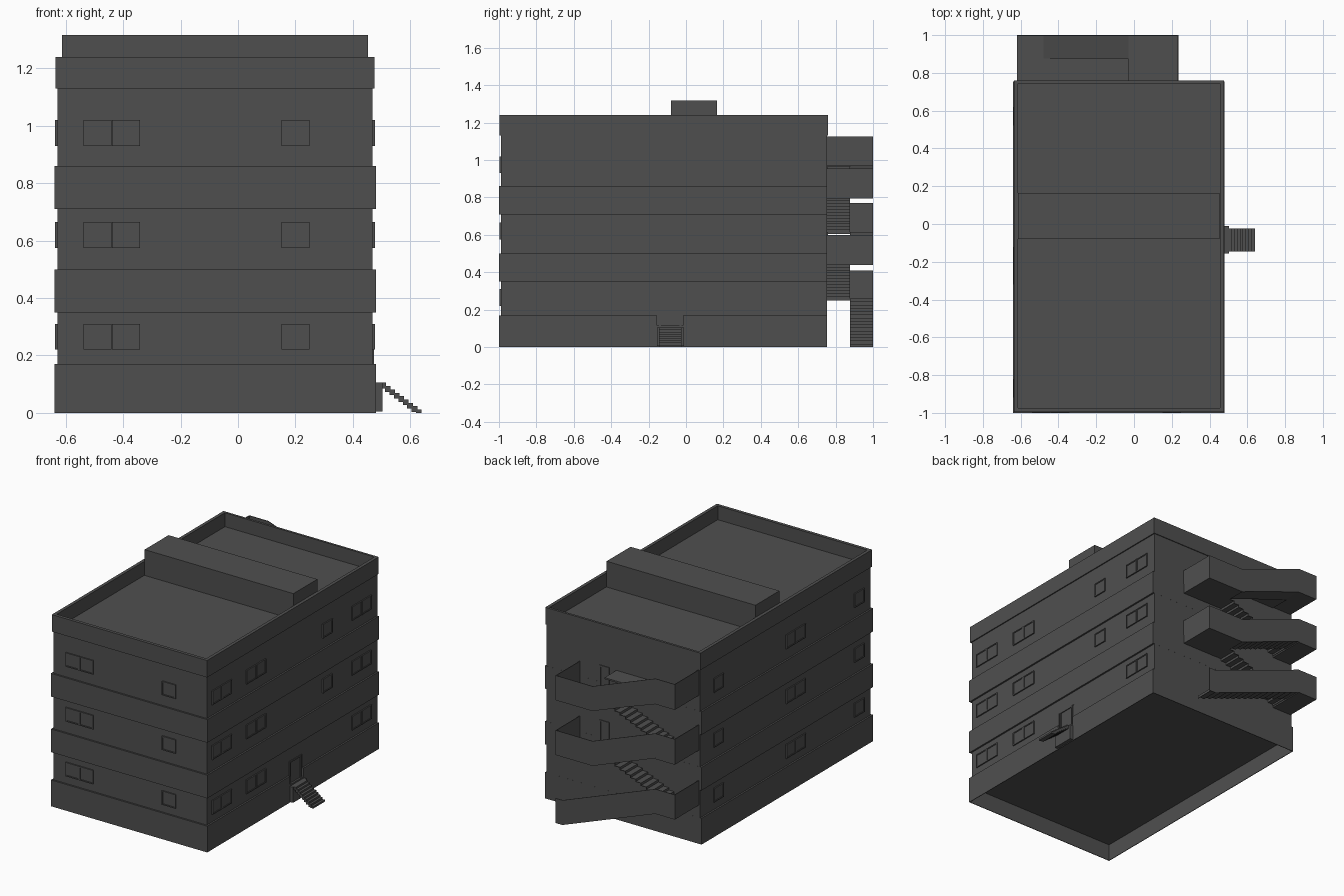
import bpy, bmesh

if "Cube" in bpy.data.objects:
    bpy.data.objects.remove(bpy.data.objects["Cube"])

FLOOR = 0.355  # storey height
dark = bpy.data.materials.new("dark_grey")
dark.diffuse_color = (.078, .078, .078, 1)
dark.use_nodes = True
dark.node_tree.nodes["Principled BSDF"].inputs["Base Color"].default_value = dark.diffuse_color


def make(name, bm):
    bmesh.ops.recalc_face_normals(bm, faces=bm.faces)
    mesh = bpy.data.meshes.new(name)
    bm.to_mesh(mesh)
    bm.free()
    mesh.materials.append(dark)
    ob = bpy.data.objects.new(name, mesh)
    bpy.context.collection.objects.link(ob)
    return ob


def box(bm, x0, x1, y0, y1, z0, z1):
    v = [bm.verts.new((x, y, z)) for z in (z0, z1)
         for x, y in ((x0, y0), (x1, y0), (x1, y1), (x0, y1))]
    for f in ((3, 2, 1, 0), (4, 5, 6, 7), (0, 1, 5, 4), (1, 2, 6, 5), (2, 3, 7, 6), (3, 0, 4, 7)):
        bm.faces.new([v[i] for i in f])


def prism(bm, profile, y0, y1):
    """Extrude an xz profile along y."""
    a = [bm.verts.new((x, y0, z)) for x, z in profile]
    b = [bm.verts.new((x, y1, z)) for x, z in profile]
    bm.faces.new(a)
    bm.faces.new(b[::-1])
    for i in range(len(a)):
        j = (i + 1) % len(a)
        bm.faces.new((a[i], a[j], b[j], b[i]))


def steps(bm, x0, z0, x1, z1, n, y0, y1):
    """Thin flight from (x0, z0) to (x1, z1), stepped above and below."""
    dx, dz = (x1 - x0) / n, (z1 - z0) / n
    t = .004 if dx > 0 else -.004
    top = [(x0, z0)]
    for i in range(n):
        top += [(x0 + i * dx, z0 + (i + 1) * dz), (x0 + (i + 1) * dx, z0 + (i + 1) * dz)]
    low = [(x0 + t, z0)]
    for i in range(n):
        z = z0 + (i + 1) * dz - .004
        low += [(x0 + i * dx + t, z), (x0 + (i + 1) * dx + (t if i < n - 1 else 0), z)]
    prism(bm, top + low[::-1], y0, y1)


# Building shell: stacked rectangular rings (side inset, back inset, height)
rings = [(.004, .004, .11), (.004, .004, 0), (0, 0, 0), (0, 0, .17)]
for low, z in ((.17, .35), (.50, .71)):
    rings += [(.011, .0003, low), (.011, .0003, z), (0, 0, z), (0, 0, z + .15)]
rings += [(.011, .0003, .86), (.011, .0003, 1.13), (.004, -.005, 1.13),
          (.004, -.005, 1.24), (.025, .01, 1.24), (.025, .01, 1.15)]
bm = bmesh.new()
prev = None
for i, b, z in rings:
    r = [bm.verts.new(p) for p in ((-.64 + i, -1 + i, z), (.48 - i, -1 + i, z),
                                   (.48 - i, .755 - b, z), (-.64 + i, .755 - b, z))]
    if prev:
        for k in range(4):
            bm.faces.new((prev[k], prev[(k + 1) % 4], r[(k + 1) % 4], r[k]))
    else:
        bm.faces.new(r)
    prev = r
bm.faces.new(prev)
shell = make("building_shell", bm)

# Doorway notch in the lowest band
bm = bmesh.new()
box(bm, .466, .6, -.155, -.015, .115, .26)
cutter = make("doorway_cutter", bm)
cutter.hide_render = True
cutter.hide_set(True)
m = shell.modifiers.new("doorway", 'BOOLEAN')
m.operation, m.object, m.solver = 'DIFFERENCE', cutter, 'EXACT'

# Roof box
bm = bmesh.new()
box(bm, -.613, .453, -.08, .165, 1.15, 1.317)
make("roof_box", bm)


# Windows: framed sashes standing slightly proud of the wall
def sash(bm, side, a, b, z0, z1, out):
    if side == "front":
        box(bm, a, b, -.989 - out, -.98, z0, z1)
    elif side == "right":
        box(bm, .46, .469 + out, a, b, z0, z1)
    else:
        box(bm, -.629 - out, -.62, a, b, z0, z1)


def window(bm, side, a, b, z0):
    z1, t, out = z0 + .09, .007, .008
    n = 2 if b - a > .15 else 1
    w = (b - a) / n
    for k in range(n):
        s, e = a + k * w + .001, a + (k + 1) * w - .001
        sash(bm, side, s, e, z0, z0 + t, out)
        sash(bm, side, s, e, z1 - t, z1, out)
        sash(bm, side, s, s + t, z0 + t, z1 - t, out)
        sash(bm, side, e - t, e, z0 + t, z1 - t, out)
        sash(bm, side, s + t, e - t, z0 + t, z1 - t, out - .004)


layout = {"front": [(-.54, -.34), (.15, .25)],
          "right": [(-.94, -.74), (-.59, -.39), (.19, .29), (.49, .69)],
          "left": [(-.92, -.82), (-.32, -.12), (.52, .62)]}
for side, spans in layout.items():
    bm = bmesh.new()
    for k in range(3):
        for a, b in spans:
            if side == "right" and a == .19 and k == 0:
                continue  # the entrance takes this place
            window(bm, side, a, b, .22 + k * FLOOR)
    make(side + "_windows", bm)

# Entrance door and frame
bm = bmesh.new()
box(bm, .46, .468, -.135, -.035, .11, .25)
for a, b, z0, z1 in ((-.145, -.135, .11, .26), (-.035, -.025, .11, .26), (-.135, -.035, .25, .26)):
    box(bm, .46, .474, a, b, z0, z1)
make("entrance_door", bm)

# Entrance landing and steps
bm = bmesh.new()
box(bm, .475, .503, -.155, -.01, .005, .105)
make("entrance_landing", bm)
bm = bmesh.new()
n = 9
for i in range(n):
    x = .64 - (i + 1) * .0155
    z = (i + 1) * .105 / n
    box(bm, x - (.004 if i < n - 1 else .01), x + .0155, -.145, -.025, max(0, z - .02), z)
make("entrance_steps", bm)

# Outside staircase: flights
XL, XA, XB, XR = -.62, -.48, -.03, .235
Y0, YM, Y1 = .75, .877, 1.0
bm = bmesh.new()
steps(bm, XR - .01, 0, XA, .26, 15, YM, Y1 - .004)
steps(bm, XB, .445, XA, .615, 11, YM, Y1 - .004)
for k in range(2):
    z = .26 + k * FLOOR
    steps(bm, XA, z, XB, z + .185, 12, Y0, YM)
make("stair_flights", bm)

# Landings, top ramp and cover over the upper flight
bm = bmesh.new()
for z in (.445, .80):
    box(bm, XB, XR, Y0, Y1, z - .005, z + .005)
for z in (.255, .61, .965):
    box(bm, XL, XA, Y0, Y1, z - .005, z + .005)
prism(bm, [(XB, .80), (XA, .96), (XA, .97), (XB, .81)], YM, Y1)
box(bm, XA, XB, Y0, YM, .955, .965)
make("stair_landings", bm)

# Staircase parapets following the flights
bm = bmesh.new()
T, H = .004, .16
for k in range(3):
    z = .25 + k * FLOOR + (.005 if k else 0)
    if k:
        path = [(XR, z - .17), (XB, z - .17), (XA, z), (XL, z)]
        box(bm, XR - T, XR, Y0, Y1 - T, z - .17, z - .17 + H)
    else:
        path = [(XR, 0), (XR - .05, 0), (XA, z), (XL, z)]
    prism(bm, path + [(x, h + H) for x, h in path[::-1]], Y1 - T, Y1)
    box(bm, XL, XL + T, Y0, Y1 - T, z, z + H)
make("stair_parapets", bm)

# Doors onto the stair landings
bm = bmesh.new()
for z in (.45, .805):
    box(bm, .03, .08, .75, .756, z, z + .155)
    for a, b in ((.02, .03), (.08, .09)):
        box(bm, a, b, .75, .759, z, z + .165)
    box(bm, .03, .08, .75, .759, z + .155, z + .165)
make("landing_doors", bm)
